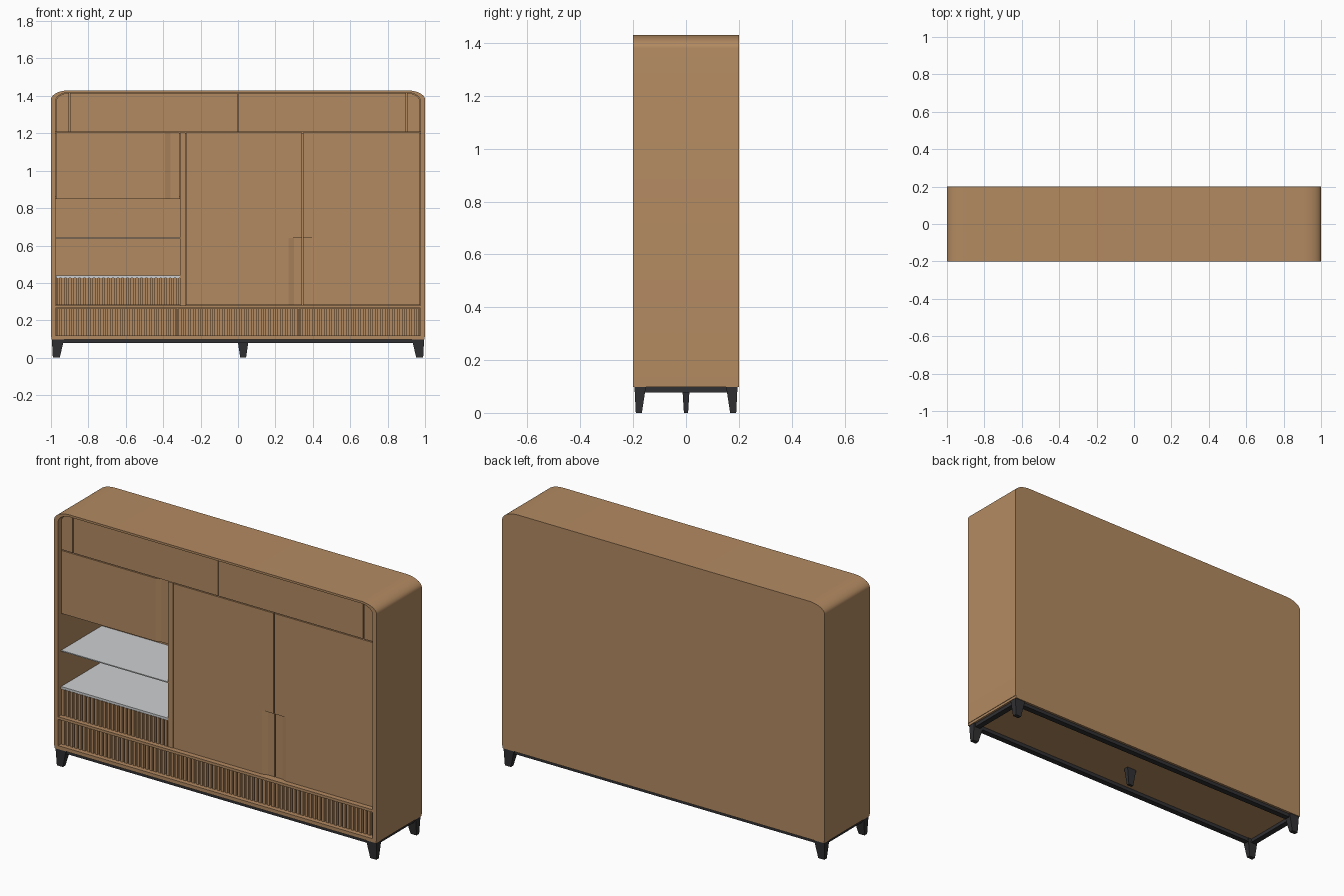
import bpy, bmesh, math

cube = bpy.data.objects.get("Cube")
if cube:
    bpy.data.objects.remove(cube)


def material(name, rgb):
    m = bpy.data.materials.new(name)
    m.use_nodes = True
    m.diffuse_color = (*rgb, 1)
    m.node_tree.nodes["Principled BSDF"].inputs["Base Color"].default_value = (*rgb, 1)
    return m


wood = material("warm wood", (0.45, 0.255, 0.12))
metal = material("dark metal", (0.03, 0.03, 0.033))
glass = material("pale glass", (0.62, 0.63, 0.64))


def finish(name, bm, mat):
    bmesh.ops.recalc_face_normals(bm, faces=bm.faces)
    me = bpy.data.meshes.new(name)
    bm.to_mesh(me)
    bm.free()
    me.materials.append(mat)
    ob = bpy.data.objects.new(name, me)
    bpy.context.collection.objects.link(ob)
    return ob


def add_loft(bm, low, high):
    """Closed solid between two outlines with equal point counts."""
    a = [bm.verts.new(p) for p in low]
    b = [bm.verts.new(p) for p in high]
    n = len(a)
    bm.faces.new(a)
    bm.faces.new(b)
    for i in range(n):
        j = (i + 1) % n
        bm.faces.new((a[i], a[j], b[j], b[i]))


def rect(x, y, z):
    return [(x[0], y[0], z), (x[1], y[0], z), (x[1], y[1], z), (x[0], y[1], z)]


def add_box(bm, x, y, z):
    add_loft(bm, rect(x, y, z[0]), rect(x, y, z[1]))


def box(name, x, y, z, mat=wood):
    bm = bmesh.new()
    add_box(bm, x, y, z)
    return finish(name, bm, mat)


def front_panel(name, outline, y0, y1):
    """Outline in x and z, extruded in depth."""
    bm = bmesh.new()
    add_loft(bm, [(x, y0, z) for x, z in outline], [(x, y1, z) for x, z in outline])
    return finish(name, bm, wood)


def corner(side, half, spring, top, flat=0.9, steps=10):
    """Rounded upper corner, from the side wall to the flat top."""
    pts = []
    for i in range(steps + 1):
        t = math.pi / 2 * i / steps
        pts.append((side * (flat + (half - flat) * math.cos(t)),
                    spring + (top - spring) * math.sin(t)))
    return pts


def case_outline(half, bottom, spring, top):
    return ([(-half, bottom)] + corner(-1, half, spring, top)
            + corner(1, half, spring, top)[::-1] + [(half, bottom)])


FRONT, BACK = -0.2, 0.2
DOOR = (-0.175, -0.155)
INNER_BACK = 0.185
GAP = 0.0025

# Rounded case: outer skin, front rim, inner lining and closed back
bm = bmesh.new()
outer = case_outline(1.0, 0.112, 1.38, 1.43)
inner = case_outline(0.975, 0.118, 1.372, 1.418)
rings = [[bm.verts.new((x, y, z)) for x, z in pts] for pts, y in
         ((outer, BACK), (outer, FRONT), (inner, FRONT), (inner, INNER_BACK))]
for r, s in zip(rings, rings[1:]):
    for i in range(len(r)):
        j = (i + 1) % len(r)
        bm.faces.new((r[i], r[j], s[j], s[i]))
bm.faces.new(rings[0])
bm.faces.new(rings[-1])
case = finish("rounded_case", bm, wood)
bpy.context.view_layer.objects.active = case
case.select_set(True)
bpy.ops.object.shade_smooth_by_angle(angle=math.radians(30))
case.select_set(False)

box("base_panel", (-0.997, 0.997), (FRONT, BACK), (0.098, 0.112))
box("drawer_ledge", (-0.975, 0.975), (FRONT, INNER_BACK), (0.265, 0.28))
box("partition", (-0.31, -0.28), (DOOR[0], INNER_BACK), (0.28, 1.205))
box("niche_ceiling", (-0.975, -0.31), (DOOR[1], INNER_BACK), (0.85, 0.865))
box("upper_divider", (-0.975, 0.975), (DOOR[1], INNER_BACK), (1.195, 1.21))

# Upper cupboard doors and curved end pieces
for side, word in ((-1, "right"), (1, "left")):
    x = sorted((side * GAP, side * (0.9 - GAP)))
    box("upper_door_" + word, x, DOOR, (1.208, 1.415))
    arc = corner(side, 0.972, 1.37, 1.415, 0.9 + GAP)
    ends = [(side * (0.9 + GAP), 1.208), (side * 0.972, 1.208)]
    front_panel("upper_end_" + word, ends + arc, *DOOR)


# Slanted recessed grips beside the door edges
def grip(name, x_lip, x_flat, x_end, z):
    bm = bmesh.new()
    section = [(x_lip, DOOR[0]), (x_flat, DOOR[0] + 0.01), (x_end, DOOR[0] + 0.01),
               (x_end, DOOR[1]), (x_lip, DOOR[1])]
    add_loft(bm, [(x, y, z[0]) for x, y in section], [(x, y, z[1]) for x, y in section])
    finish(name, bm, wood)


GRIP_TOP, MEET = 0.64, 0.345
for word, far, lip, flat, near in (("right", -0.278, 0.27, 0.30, MEET - GAP),
                                   ("left", 0.972, 0.42, 0.39, MEET + GAP)):
    front_panel("tall_door_" + word,
                [(far, 0.282), (far, 1.203), (near, 1.203), (near, GRIP_TOP),
                 (lip, GRIP_TOP), (lip, 0.282)], *DOOR)
    grip("tall_door_grip_" + word, lip, flat, near, (0.282, GRIP_TOP))

# Small door above the open niche
box("niche_door", (-0.972, -0.39), DOOR, (0.85, 1.203))
grip("niche_door_grip", -0.39, -0.36, -0.312, (0.85, 1.203))

# Glass shelves in the niche
box("glass_shelf", (-0.974, -0.311), (DOOR[0], INNER_BACK), (0.637, 0.643), glass)
box("glass_drawer_top", (-0.974, -0.311), (DOOR[0], INNER_BACK), (0.427, 0.44), glass)


# Drawer fronts with vertical slats
def slatted(name, x0, x1, z0, z1):
    bm = bmesh.new()
    add_box(bm, (x0, x1), (-0.162, -0.145), (z0, z1))
    count = round((x1 - x0) / 0.026)
    pitch = (x1 - x0) / count
    for i in range(count):
        x = x0 + pitch * (i + 0.2)
        add_box(bm, (x, x + pitch * 0.6), (-0.177, -0.161), (z0, z1))
    finish(name, bm, wood)


slatted("niche_drawer_front", -0.974, -0.311, 0.281, 0.427)
for word, x0, x1 in (("right", -0.974, -0.326), ("middle", -0.324, 0.324),
                     ("left", 0.326, 0.974)):
    slatted("bottom_drawer_front_" + word, x0, x1, 0.119, 0.264)

# Metal base frame
bm = bmesh.new()
for s in (-1, 1):
    add_box(bm, (-0.985, 0.985), sorted((s * 0.155, s * 0.187)), (0.078, 0.098))
    add_box(bm, sorted((s * 0.953, s * 0.985)), (-0.155, 0.155), (0.078, 0.098))
finish("base_frame", bm, metal)


# Tapered legs
def leg(name, top_x, top_y, foot_x, foot_y):
    bm = bmesh.new()
    add_loft(bm, rect(foot_x, foot_y, 0), rect(top_x, top_y, 0.098))
    finish(name, bm, metal)


for sx, wx in ((-1, "right"), (1, "left")):
    for sy, wy in ((-1, "front"), (1, "back")):
        leg(f"{wy}_{wx}_leg",
            sorted((sx * 0.93, sx * 0.995)), sorted((sy * 0.152, sy * 0.195)),
            sorted((sx * 0.953, sx * 0.99)), sorted((sy * 0.167, sy * 0.19)))
leg("middle_leg", (-0.003, 0.057), (-0.014, 0.014), (0.012, 0.043), (-0.008, 0.008))
